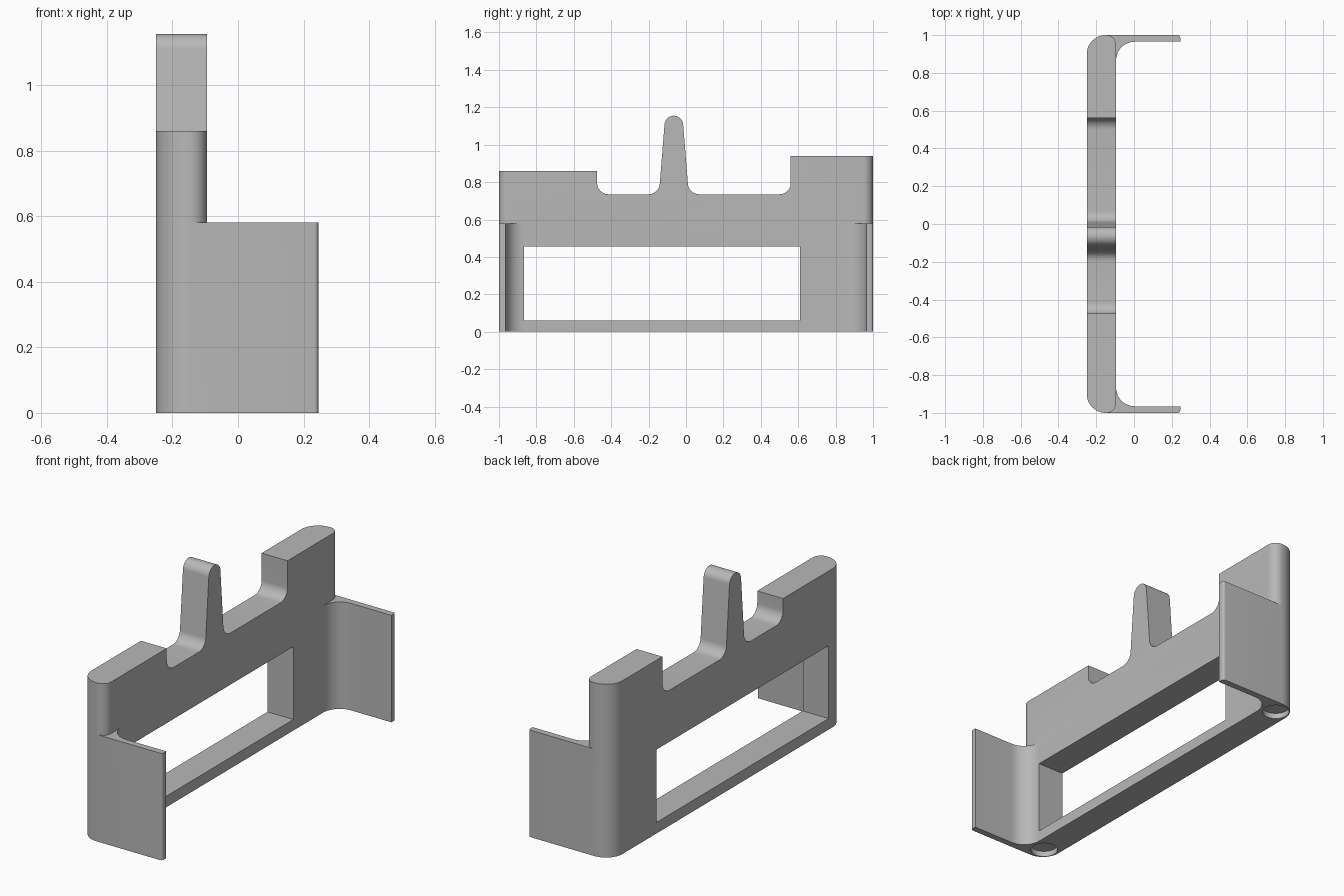
import bpy
import bmesh
from math import cos, sin, radians
from mathutils import Vector

cube = bpy.data.objects.get("Cube")
if cube:
    bpy.data.objects.remove(cube, do_unlink=True)

grey = bpy.data.materials.new("plain grey")
grey.use_nodes = True
colour = (0.48, 0.48, 0.48, 1)
grey.diffuse_color = colour
grey.node_tree.nodes["Principled BSDF"].inputs["Base Color"].default_value = colour


def arc(cx, cy, r, start, end, n=12):
    """Points on an arc, angles in degrees."""
    angles = [radians(start + (end - start) * i / n) for i in range(n + 1)]
    return [(cx + r * cos(a), cy + r * sin(a)) for a in angles]


def prism(name, outline, low, high, along_x=False):
    """Extrude an outline along z, or along x for a (y, z) outline."""
    def place(p, h):
        return (h, p[0], p[1]) if along_x else (p[0], p[1], h)
    bm = bmesh.new()
    face = bm.faces.new([bm.verts.new(place(p, low)) for p in outline])
    new = bmesh.ops.extrude_face_region(bm, geom=[face])["geom"]
    shift = Vector(place((0, 0), high - low))
    bmesh.ops.translate(bm, vec=shift, verts=[v for v in new if isinstance(v, bmesh.types.BMVert)])
    bmesh.ops.recalc_face_normals(bm, faces=bm.faces)
    mesh = bpy.data.meshes.new(name)
    bm.to_mesh(mesh)
    bm.free()
    mesh.materials.append(grey)
    obj = bpy.data.objects.new(name, mesh)
    bpy.context.collection.objects.link(obj)
    return obj


def combine(target, tool, operation):
    """Apply a boolean and discard the tool."""
    mod = target.modifiers.new(operation.lower(), "BOOLEAN")
    mod.operation, mod.object, mod.solver = operation, tool, "EXACT"
    bpy.context.view_layer.objects.active = target
    bpy.ops.object.modifier_apply(modifier=mod.name)
    bpy.data.objects.remove(tool, do_unlink=True)


back, front = -0.25, -0.095

# Upright plate with rounded ends
plan = (arc(back + 0.1, -0.9, 0.1, 180, 270) + arc(front - 0.05, -0.95, 0.05, 270, 360)
        + arc(front - 0.05, 0.95, 0.05, 0, 90) + arc(back + 0.1, 0.9, 0.1, 90, 180))
frame = prism("bracket_frame", plan, 0, 1.3)

# Stepped top edge with the central prong
skyline = ([(-1.1, -0.1), (1.1, -0.1), (1.1, 0.94), (0.56, 0.94)]
           + arc(0.50, 0.795, 0.06, 0, -90)
           + arc(0.07, 0.795, 0.06, -90, -175)
           + arc(-0.065, 1.105, 0.05, 5, 175, 20)
           + arc(-0.20, 0.795, 0.06, -5, -90)
           + arc(-0.415, 0.795, 0.06, -90, -180)
           + [(-0.475, 0.86), (-1.1, 0.86)])
combine(frame, prism("skyline_shape", skyline, -0.4, 0.2, True), "INTERSECT")

# Side flanges with a filleted inner corner
flange = ([(front - 0.05, -1)] + arc(0.232, -0.987, 0.013, 270, 360, 6)
          + [(0.245, -0.965)] + arc(0.004, -0.866, 0.099, 270, 180)
          + [(front - 0.05, -0.866)])
for side in (1, -1):
    outline = [(x, y * side) for x, y in flange]
    combine(frame, prism("side_flange", outline, 0, 0.58), "UNION")

# Long rectangular window
window = [(-0.865, 0.06), (0.61, 0.06), (0.61, 0.455), (-0.865, 0.455)]
combine(frame, prism("window_cutter", window, -0.4, 0.0, True), "DIFFERENCE")

# Shallow round sockets underneath
for side in (1, -1):
    socket = arc(-0.172, 0.917 * side, 0.068, 0, 350, 35)
    combine(frame, prism("socket_cutter", socket, -0.1, 0.03), "DIFFERENCE")

bpy.ops.object.select_all(action="DESELECT")
frame.select_set(True)
bpy.context.view_layer.objects.active = frame
bpy.ops.object.shade_smooth_by_angle(angle=radians(30))
